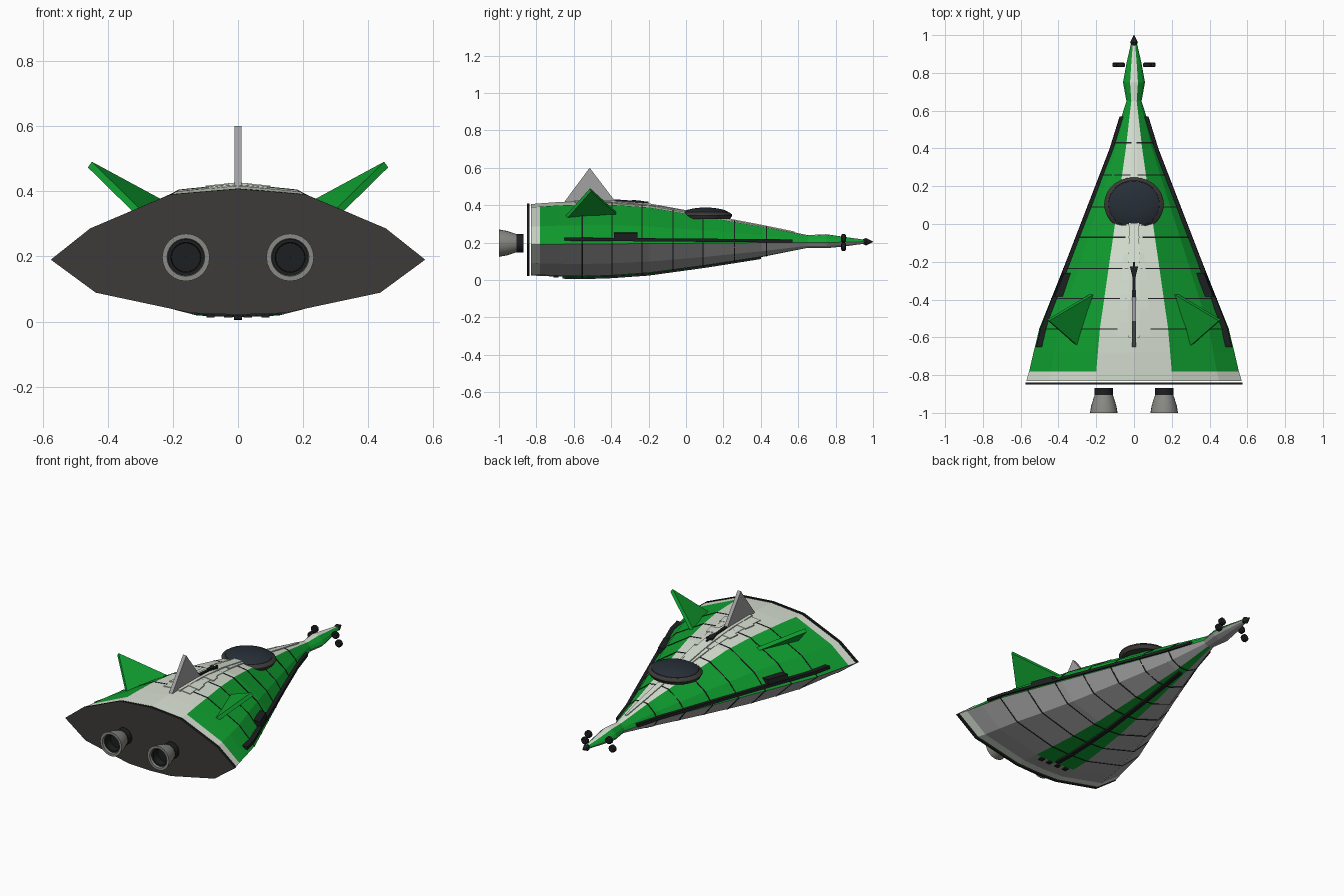
import bpy, bmesh, math
from mathutils import Matrix, Vector

if "Cube" in bpy.data.objects:
    bpy.data.objects.remove(bpy.data.objects["Cube"])


def mat(name, r, g, b):
    m = bpy.data.materials.new(name)
    m.diffuse_color = (r, g, b, 1)
    m.use_nodes = True
    m.node_tree.nodes["Principled BSDF"].inputs["Base Color"].default_value = m.diffuse_color
    return m


GREEN = mat("green", 0.005, 0.36, 0.03)
WHITE = mat("off_white", 0.68, 0.74, 0.64)
GREY = mat("belly_grey", 0.36, 0.36, 0.36)
DARK = mat("dark_grey", 0.045, 0.043, 0.041)
BLACK = mat("black", 0.012, 0.013, 0.014)
GLASS = mat("tinted_glass", 0.02, 0.028, 0.038)
METAL = mat("engine_metal", 0.25, 0.25, 0.23)

# Hull stations: y, half width, top z, bottom z, edge z
STATIONS = [(-0.85, .572, .405, .024, .19), (-0.83, .57, .406, .024, .19), (-0.78, .555, .41, .022, .19),
            (-0.68, .532, .417, .018, .191), (-0.55, .50, .422, .015, .192), (-0.4, .44, .42, .02, .193),
            (-0.2, .36, .405, .034, .195), (0.1, .24, .35, .075, .197), (0.4, .12, .293, .122, .2),
            (0.65, .04, .24, .172, .2), (0.75, .058, .245, .17, .2), (0.85, .04, .23, .18, .203),
            (0.96, .015, .215, .195, .205)]
# Half section as fractions of half width and height
SECTION = [(0, 1), (.36, .92), (.79, .44), (1, 0), (.76, -.6), (.25, -.97), (0, -1)]


def station(y):
    for a, b in zip(STATIONS, STATIONS[1:]):
        if y <= b[0]:
            t = (y - a[0]) / (b[0] - a[0])
            return [p + (q - p) * t for p, q in zip(a[1:], b[1:])]
    return STATIONS[-1][1:]


def ring(y, grow=0.0):
    w, top, bot, mid = station(y)
    half = [(u * (w + grow), mid + v * ((top - mid if v > 0 else mid - bot) + grow)) for u, v in SECTION]
    return [(x, y, z) for x, z in half] + [(-x, y, z) for x, z in half[-2:0:-1]]


def surf(x, y, side=1):
    """Hull height at x, y on the top (side 1) or belly (side -1)."""
    w, top, bot, mid = station(y)
    u = min(abs(x) / w, 1)
    pts = SECTION[:4] if side > 0 else SECTION[:2:-1]
    for (u0, v0), (u1, v1) in zip(pts, pts[1:]):
        if u <= u1 + 1e-6:
            v = v0 + (v1 - v0) * (u - u0) / (u1 - u0)
            return mid + v * (top - mid if v > 0 else mid - bot)
    return mid


def make(name, verts, faces, *mats):
    me = bpy.data.meshes.new(name)
    me.from_pydata(verts, [], faces)
    bm = bmesh.new()
    bm.from_mesh(me)
    bmesh.ops.recalc_face_normals(bm, faces=bm.faces)
    bm.to_mesh(me)
    bm.free()
    ob = bpy.data.objects.new(name, me)
    bpy.context.collection.objects.link(ob)
    for m in mats:
        me.materials.append(m)
    return ob


def loft(name, rings, *mats, caps=True):
    n = len(rings[0])
    faces = [(i * n + j, i * n + (j + 1) % n, (i + 1) * n + (j + 1) % n, (i + 1) * n + j)
             for i in range(len(rings) - 1) for j in range(n)]
    if caps:
        faces += [tuple(range(n)), tuple(range((len(rings) - 1) * n, len(rings) * n))]
    return make(name, [p for r in rings for p in r], faces, *mats)


def ribbon(name, rows, h, m, side=1):
    """Thin plate hugging the hull; rows are (y, x0, x1)."""
    rings = []
    for y, x0, x1 in rows:
        z0, z1 = surf(x0, y, side), surf(x1, y, side)
        rings.append([(x0, y, z0 + side * h), (x1, y, z1 + side * h),
                      (x1, y, z1 - side * .008), (x0, y, z0 - side * .008)])
    return loft(name, rings, m)


def box(name, c, s, m):
    v = [(c[0] + sx * s[0] / 2, c[1] + sy * s[1] / 2, c[2] + sz * s[2] / 2)
         for sy in (-1, 1) for sx, sz in ((-1, -1), (1, -1), (1, 1), (-1, 1))]
    return loft(name, [v[:4], v[4:]], m)


def lathe(name, x, z, prof, m, n=24, smooth=True, caps=False):
    """Revolve (radius, y) points about an axis along y."""
    ob = loft(name, [[(x + r * math.cos(2 * math.pi * k / n), y, z + r * math.sin(2 * math.pi * k / n))
                      for k in range(n)] for r, y in prof], m, caps=caps)
    if smooth:
        bpy.context.view_layer.objects.active = ob
        bpy.ops.object.select_all(action='DESELECT')
        ob.select_set(True)
        bpy.ops.object.shade_smooth_by_angle(angle=math.radians(35))
    return ob


# Hull, painted by strip
hull = loft("hull", [ring(s[0]) for s in STATIONS[1:]], WHITE, GREEN, GREY, DARK)
for p in hull.data.polygons:
    c = p.center
    w, top, bot, mid = station(c.y)
    if len(p.vertices) > 4:
        p.material_index = 3
    elif c.y < -0.78:
        p.material_index = 0
    elif c.z < mid:
        p.material_index = 1 if abs(c.x) < .22 * w and -0.68 < c.y < .65 else 2
    else:
        p.material_index = 0 if abs(c.x) < .3 * w else 1

# Rear bulkhead and panel seams
bulk = loft("rear_bulkhead", [ring(-0.85, .003), ring(-0.838, .003)], BLACK, DARK)
bulk.data.polygons[-2].material_index = 1
for i, y in enumerate((.43, .26, .09, -.07, -.235, -.395, -.555)):
    loft(f"panel_seam_{i}", [ring(y - .003, .002), ring(y + .003, .002)], BLACK)

# Nose tip and sensor pods
lathe("nose_tip", 0, .205, [(.012, .945), (.02, .962), (.001, 1.0)], BLACK, 12, caps=True)

for s, side in ((1, "right"), (-1, "left")):
    for k, (x, z) in enumerate(((.07, .223), (.093, .178))):
        lathe(f"sensor_pod_{side}_{k}", s * x, z, [(.016, .83), (.022, .835), (.022, .85), (.016, .855)],
              BLACK, 12, caps=True)
    # Engine: neck, flared bell, dark throat
    lathe(f"engine_neck_{side}", s * .16, .197, [(.05, -.905), (.05, -.868)], BLACK, caps=True)
    lathe(f"engine_bell_{side}", s * .16, .197,
          [(.046, -.9), (.055, -.925), (.066, -.96), (.073, -1.0), (.058, -1.0), (.05, -.95)], METAL)
    lathe(f"engine_throat_{side}", s * .16, .197, [(.056, -.985), (.046, -.985), (.044, -.94), (.001, -.94)], BLACK)
    # Angled fin: thin tapered triangle
    tri = [Vector((s * .22, -.37, .355)), Vector((s * .295, -.65, .325)), Vector((s * .455, -.51, .482))]
    n = (tri[1] - tri[0]).cross(tri[2] - tri[0]).normalized() * .011
    loft(f"side_fin_{side}", [[v + n for v in tri], [v - n for v in tri]], GREEN)
    # Rail along the hull edge, with a box
    rows = []
    for y in (-.65, -.55, -.1, .4, .57):
        w = station(y)[0]
        x, z = w * .965 + .003, .213 - .008 * y
        rows.append([(s * (x + dx), y, z + dz) for dx, dz in ((-.03, -.008), (.01, -.008), (.008, .009), (-.03, .009))])
    loft(f"edge_rail_{side}", rows, BLACK)
    box_rows = [[(s * (station(y)[0] * .965 + dx), y, z) for dx, z in
                 ((-.05, .212), (.01, .212), (0, .252), (-.05, .255))] for y in (-.385, -.26)]
    loft(f"rail_box_{side}", box_rows, BLACK)
    # Stepped dorsal panels either side of the spine
    for k, (y0, y1, x1) in enumerate(((-.59, -.46, .09), (-.52, -.45, .1), (-.45, -.3, .078),
                                      (-.37, -.31, .092), (-.3, -.16, .066), (-.15, .0, .052))):
        ribbon(f"dorsal_panel_{side}_{k}", [(y0, s * .03, s * x1), (y1, s * .03, s * (x1 - .012))],
               .004 + .002 * (k % 2), WHITE)
    for k, x in enumerate((.03, .085)):
        bolt = box(f"belly_vent_{side}_{k}", (s * x, -.695, .019), (.025, .025, .012), BLACK)

# Spine and tail fin
ribbon("spine_plate", [(-.6, -.03, .03), (-.4, -.03, .03), (-.2, -.03, .03), (.02, -.025, .025)], .009, WHITE)
ribbon("front_spine", [(.24, -.018, .018), (.4, -.015, .015), (.58, -.006, .006)], .006, WHITE)
ribbon("spine_rod", [(-.62, -.01, .01), (-.5, -.01, .01), (-.37, -.01, .01), (-.2, -.004, .004)], .014, BLACK)
ribbon("spine_clasp", [(-.29, -.006, .006), (-.225, -.022, .022)], .018, BLACK)
loft("tail_fin", [[(x, -.66, .405), (x, -.37, .41), (x, -.515, .6)] for x in (-.011, .011)], GREY)

# Belly keel strip
ribbon("belly_keel", [(y, -.012, .012) for y in (-.66, -.55, -.4, -.2, .1, .4)], .011, BLACK, -1)

# Canopy: rim and low dome
def dome(name, prof, m):
    n = 28
    ob = loft(name, [[(r * math.cos(2 * math.pi * k / n), .105 + .9 * r * math.sin(2 * math.pi * k / n), z)
                      for k in range(n)] for r, z in prof], m)
    bpy.context.view_layer.objects.active = ob
    bpy.ops.object.select_all(action='DESELECT')
    ob.select_set(True)
    bpy.ops.object.shade_smooth_by_angle(angle=math.radians(30))


dome("canopy_rim", [(.145, .325), (.158, .345), (.155, .352), (.14, .362)], DARK)
dome("canopy_glass", [(.143, .35), (.135, .364), (.11, .375), (.07, .383), (.03, .387), (.002, .388)], GLASS)
